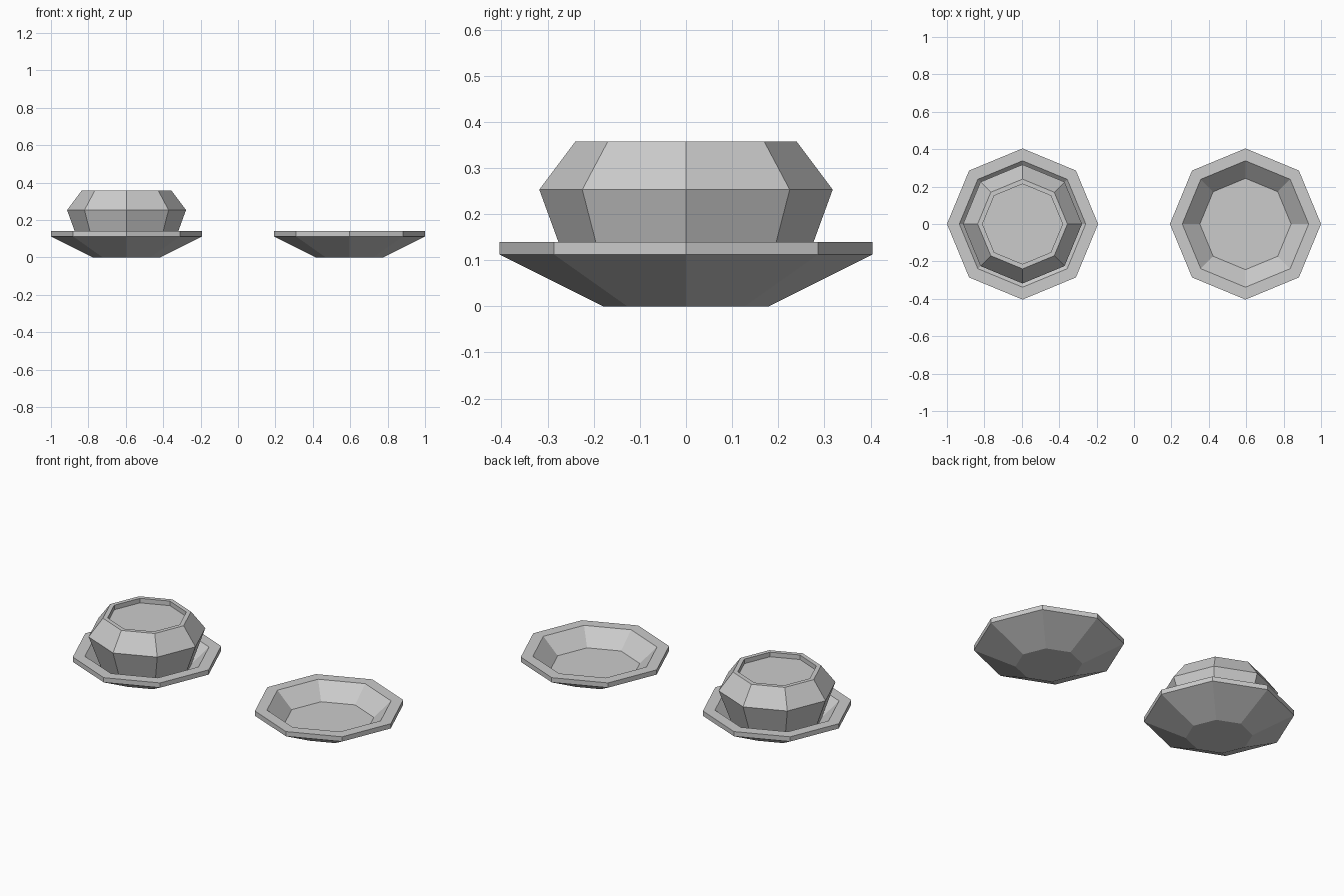
import bpy, bmesh, math

if "Cube" in bpy.data.objects:
    bpy.data.objects.remove(bpy.data.objects["Cube"], do_unlink=True)

SIDES = 8
grey = bpy.data.materials.new("light_grey")
grey.use_nodes = True
grey.diffuse_color = (0.6, 0.6, 0.6, 1)
grey.node_tree.nodes["Principled BSDF"].inputs["Base Color"].default_value = grey.diffuse_color


def turned(name, profile, x):
    """Octagonal closed shape from (radius, height) rings, bottom to inner floor."""
    bm = bmesh.new()
    rings = []
    for r, z in profile:
        angles = [math.tau * i / SIDES for i in range(SIDES)]
        rings.append([bm.verts.new((r * math.cos(a), r * math.sin(a), z)) for a in angles])
    bm.faces.new(rings[0][::-1])
    for low, high in zip(rings, rings[1:]):
        for i in range(SIDES):
            j = (i + 1) % SIDES
            bm.faces.new((low[i], low[j], high[j], high[i]))
    bm.faces.new(rings[-1])
    mesh = bpy.data.meshes.new(name)
    bm.to_mesh(mesh)
    bm.free()
    mesh.materials.append(grey)
    obj = bpy.data.objects.new(name, mesh)
    obj.location.x = x
    bpy.context.collection.objects.link(obj)


# Shallow dishes with a flat rim and a sunken floor
dish = [(0.18, 0), (0.404, 0.112), (0.404, 0.14), (0.338, 0.14), (0.244, 0.05)]
turned("right_dish", dish, -0.596)
turned("left_dish", dish, 0.596)

# Bulging pot with a thin lip and a recessed top, standing in the right dish
pot = [(0.244, 0.05), (0.318, 0.253), (0.24, 0.357), (0.214, 0.357), (0.214, 0.33)]
turned("pot", pot, -0.596)
